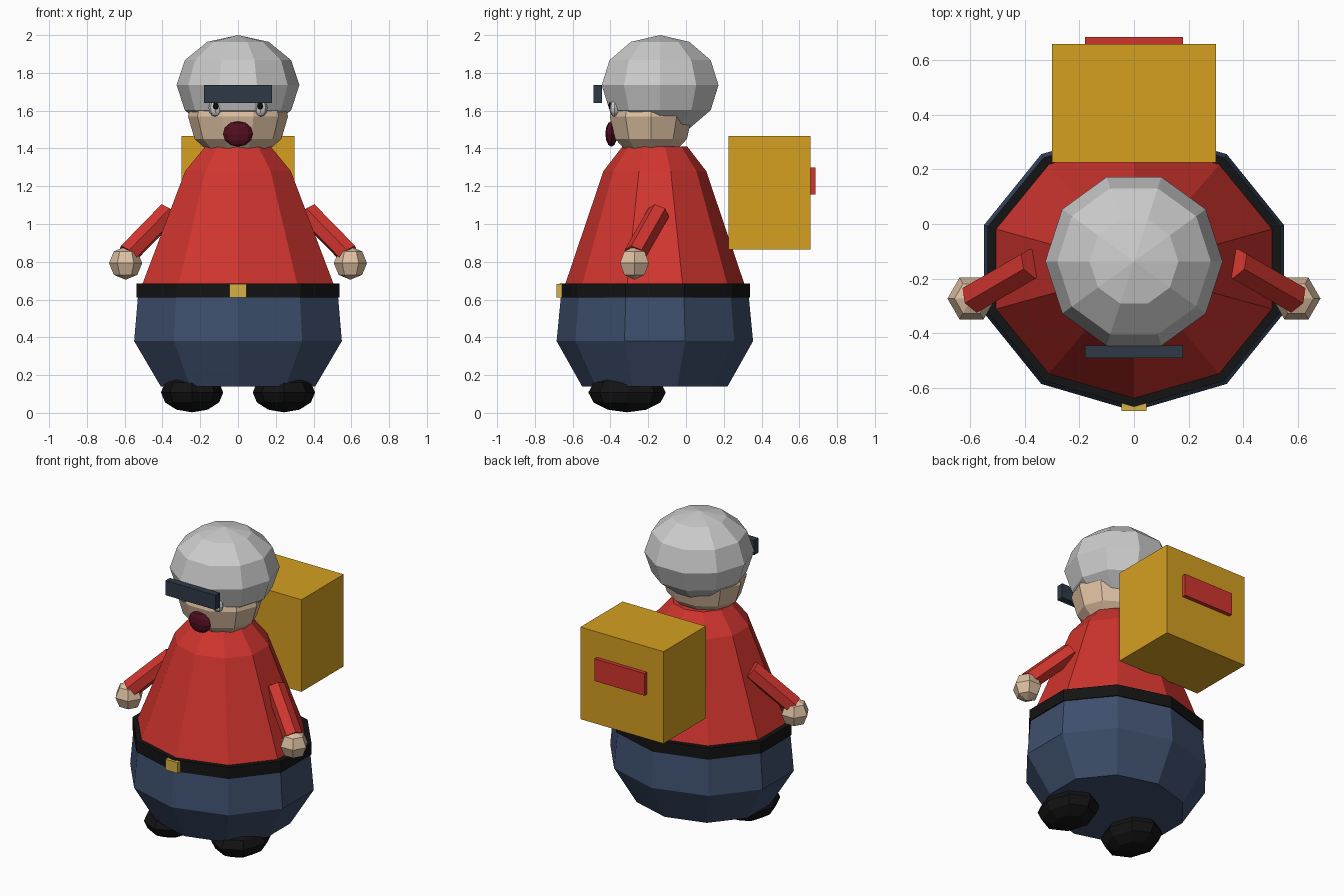
import bpy, bmesh
from math import sin, cos, pi
from mathutils import Vector

if "Cube" in bpy.data.objects:
    bpy.data.objects.remove(bpy.data.objects["Cube"])


def material(name, r, g, b):
    m = bpy.data.materials.new(name)
    m.diffuse_color = [(c / 255) ** 2.2 for c in (r, g, b)] + [1]
    m.use_nodes = True
    m.node_tree.nodes["Principled BSDF"].inputs["Base Color"].default_value = m.diffuse_color
    return m


RED = material("red", 208, 56, 50)
NAVY = material("navy", 64, 80, 108)
BLACK = material("black", 26, 26, 27)
SKIN = material("skin", 220, 190, 160)
GOLD = material("gold", 212, 176, 70)
YELLOW = material("yellow", 212, 158, 38)
MAROON = material("maroon", 82, 22, 36)
SLATE = material("slate", 50, 60, 72)
WHITE = material("white", 235, 235, 235)


def finish(name, bm, mat):
    bmesh.ops.recalc_face_normals(bm, faces=bm.faces)
    me = bpy.data.meshes.new(name)
    bm.to_mesh(me)
    bm.free()
    if mat:
        me.materials.append(mat)
    ob = bpy.data.objects.new(name, me)
    bpy.context.collection.objects.link(ob)
    return ob


def lathe(name, rings, segs, mat, centre=(0, 0, 0), phase=0.0):
    """Closed faceted solid from rings of (x radius, y radius, z)."""
    bm = bmesh.new()
    c = Vector(centre)
    loops = []
    for rx, ry, z in rings:
        n = segs if rx > 1e-5 else 1
        loops.append([bm.verts.new(c + Vector((rx * cos(phase + 2 * pi * i / segs),
                                               ry * sin(phase + 2 * pi * i / segs), z)))
                      for i in range(n)])
    for a, b in zip(loops, loops[1:]):
        for i in range(segs):
            j = (i + 1) % segs
            quad = [a[i % len(a)], a[j % len(a)], b[j % len(b)], b[i % len(b)]]
            bm.faces.new(list(dict.fromkeys(quad)))
    for loop in (loops[0], loops[-1]):
        if len(loop) > 1:
            bm.faces.new(loop)
    return finish(name, bm, mat)


def ball(name, centre, radii, segs, rows, mat):
    rx, ry, rz = radii
    rings = []
    for k in range(rows + 1):
        t = pi * k / rows
        rings.append((rx * sin(t), ry * sin(t), -rz * cos(t)))
    return lathe(name, rings, segs, mat, centre)


def box(name, lo, hi, mat):
    bm = bmesh.new()
    bmesh.ops.create_cube(bm, size=1)
    lo, hi = Vector(lo), Vector(hi)
    for v in bm.verts:
        v.co = (lo + hi) / 2 + v.co * (hi - lo)
    return finish(name, bm, mat)


def rod(name, a, b, radius, segs, mat):
    a, b = Vector(a), Vector(b)
    bm = bmesh.new()
    bmesh.ops.create_cone(bm, cap_ends=True, segments=segs, radius1=radius,
                          radius2=radius, depth=(b - a).length)
    rot = (b - a).to_track_quat('Z', 'Y')
    for v in bm.verts:
        v.co = (a + b) / 2 + rot @ v.co
    return finish(name, bm, mat)


# Torso: trousers, belt and shirt share one ten-sided oval section
body = (0, -0.165, 0)
lathe("trousers", [(0.43, 0.385, 0.14), (0.578, 0.52, 0.38), (0.555, 0.495, 0.64)],
      10, NAVY, body, pi / 2)
lathe("belt", [(0.564, 0.505, 0.61), (0.564, 0.505, 0.685)], 10, BLACK, body, pi / 2)
lathe("shirt", [(0.545, 0.485, 0.65), (0.294, 0.272, 1.28), (0.182, 0.172, 1.41)],
      10, RED, body, pi / 2)
box("buckle", (-0.045, -0.685, 0.612), (0.045, -0.64, 0.682), GOLD)

# Head
ball("face", (0, -0.185, 1.57), (0.265, 0.23, 0.24), 10, 6, SKIN)
ball("hair", (0, -0.137, 1.735), (0.325, 0.325, 0.265), 10, 6, None)
ball("mouth", (0, -0.395, 1.477), (0.08, 0.032, 0.068), 8, 6, MAROON)
box("visor", (-0.18, -0.49, 1.64), (0.18, -0.445, 1.735), SLATE)

# Paired parts
for side, s in (("left", 1), ("right", -1)):
    ball(side + "_eye", (s * 0.12, -0.378, 1.613), (0.036, 0.028, 0.045), 8, 6, WHITE)
    ball(side + "_pupil", (s * 0.118, -0.402, 1.625), (0.016, 0.01, 0.02), 6, 4, BLACK)
    rod(side + "_sleeve", (s * 0.37, -0.145, 1.06), (s * 0.585, -0.27, 0.84), 0.06, 6, RED)
    ball(side + "_hand", (s * 0.595, -0.273, 0.793), (0.088, 0.088, 0.088), 6, 4, SKIN)
    ball(side + "_shoe", (s * 0.243, -0.312, 0.108), (0.165, 0.205, 0.105), 8, 6, BLACK)

# Delivery box on the back
box("backpack_box", (-0.3, 0.225, 0.865), (0.3, 0.66, 1.465), YELLOW)
box("backpack_panel", (-0.18, 0.65, 1.155), (0.18, 0.685, 1.3), RED)
